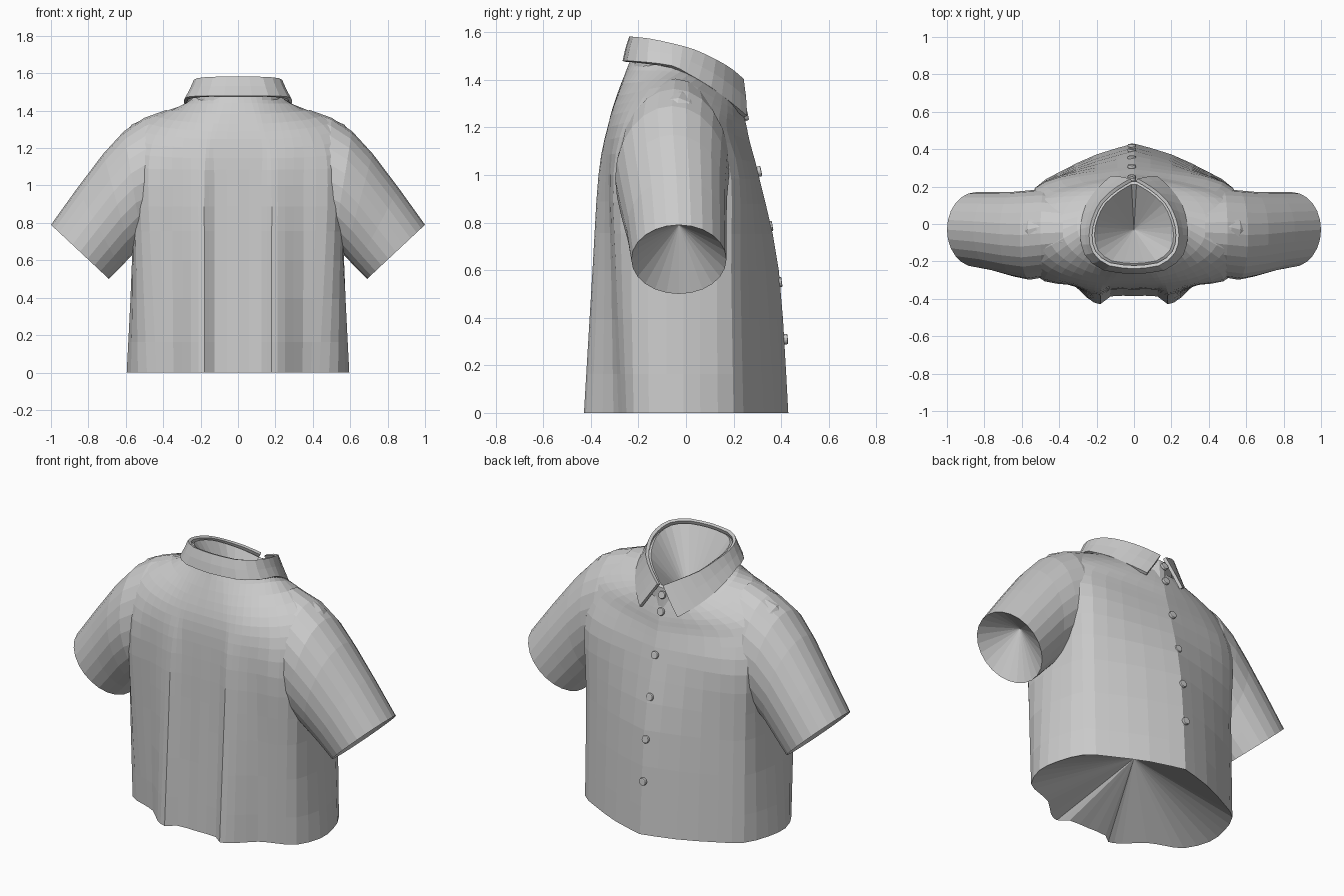
import bpy, bmesh, math
from mathutils import Vector

if "Cube" in bpy.data.objects:
    bpy.data.objects.remove(bpy.data.objects["Cube"])


def mix(a, b, t):
    return tuple(p + (q - p) * t for p, q in zip(a, b))


def mirrored(half):
    """Full ring from the +x half, running front to back and round again."""
    return half + [(-x, y, z) for x, y, z in reversed(half) if abs(x) > 1e-6]


def loft(name, rings, closed=True, tip=None, tip_ring=0):
    """Skin a list of rings; optionally sink a fan from one end to a tip."""
    bm = bmesh.new()
    rows = [[bm.verts.new(p) for p in r] for r in rings]
    n = len(rows[0])
    last = n if closed else n - 1
    for a, b in zip(rows, rows[1:]):
        for i in range(last):
            j = (i + 1) % n
            bm.faces.new((a[i], a[j], b[j], b[i]))
    if tip:
        t, r = bm.verts.new(tip), rows[tip_ring]
        for i in range(n):
            bm.faces.new((r[i], r[(i + 1) % n], t))
    bmesh.ops.recalc_face_normals(bm, faces=bm.faces)
    me = bpy.data.meshes.new(name)
    bm.to_mesh(me)
    bm.free()
    ob = bpy.data.objects.new(name, me)
    bpy.context.collection.objects.link(ob)
    return ob


def catmull(keys, steps):
    """Smoothly interpolate between key sections."""
    out = []
    for k in range(len(keys) - 1):
        four = [keys[max(0, min(len(keys) - 1, k + d))] for d in (-1, 0, 1, 2)]
        for s in range(steps):
            t = s / steps
            ring = []
            for a, b, c, d in zip(*four):
                a, b, c, d = Vector(a), Vector(b), Vector(c), Vector(d)
                v = b + (c - a) * (t / 2) + (2*a - 5*b + 4*c - d) * (t*t / 2) \
                    + (3*b - a - 3*c + d) * (t**3 / 2)
                ring.append(tuple(v))
            out.append(ring)
    return out + [keys[-1]]


def rounded(points):
    """Add in-between points along a section or edge line."""
    return [r[0] for r in catmull([[p] for p in points], 2)]


# Torso: half sections from front centre to back centre
hem = [(0, .43), (.2, .372), (.4, .277), (.52, .2), (.58, .06), (.595, -.08), (.535, -.22),
       (.435, -.268), (.345, -.305), (.25, -.395), (.18, -.429), (.125, -.387), (0, -.385)]
waist = [(0, .39), (.2, .335), (.4, .26), (.52, .19), (.555, .06), (.567, -.08), (.545, -.23),
         (.465, -.295), (.35, -.315), (.25, -.37), (.18, -.393), (.125, -.36), (0, -.36)]
chest = [(0, .31), (.2, .285), (.4, .25), (.53, .19), (.56, .08), (.57, -.05), (.555, -.22),
         (.48, -.305), (.35, -.325), (.25, -.352), (.18, -.368), (.125, -.345), (0, -.345)]
yoke = [(0, .268), (.18, .24), (.36, .2), (.5, .14), (.58, .05), (.6, -.04), (.56, -.18),
        (.46, -.26), (.35, -.3), (.25, -.322), (.17, -.33), (.13, -.328), (0, -.328)]
neck = [(.25 * math.sin(math.pi * i / 12), -.005 + .228 * math.cos(math.pi * i / 12))
        for i in range(13)]
neck[0], neck[-1] = (0, .223), (0, -.235)
shoulder = [mix(a, b, .38) for a, b in zip(yoke, neck)]


def lift(section, back, side, front):
    """Tilt a section so front, side and back sit at their own heights."""
    mid, f, b = -.04, section[0][1], section[-1][1]
    out = []
    for x, y in section:
        t = min(1, (y - mid) / (f - mid) if y > mid else (mid - y) / (mid - b))
        out.append((x, y, side + ((front if y > mid else back) - side) * t))
    return rounded(out)


keys = [lift(hem, 0, 0, 0), lift(waist, .6, .6, .6), lift(chest, 1, 1, .98),
        lift(yoke, 1.2, 1.28, 1.14), lift(shoulder, 1.33, 1.385, 1.22),
        lift(neck, 1.48, 1.465, 1.31)]
loft("shirt_body", [mirrored(r) for r in catmull(keys, 3)], tip=(0, 0, .26))

# Sleeves: upper and lower edge points, back and front depth
cuts = [((.38, 1.405), (.4, .72), -.25, .16), ((.5, 1.362), (.46, .7), -.285, .185),
        ((.61, 1.29), (.51, .68), -.298, .18), ((.72, 1.17), (.57, .625), -.28, .172),
        ((.86, .985), (.63, .56), -.25, .17), ((1, .79), (.69, .5), -.23, .17)]
for side, name in ((1, "right_sleeve"), (-1, "left_sleeve")):
    rings = []
    for up, low, yb, yf in cuts:
        ring = []
        for i in range(24):
            a = 2 * math.pi * i / 24
            x, z = mix(low, up, .5 + .5 * math.cos(a))
            ring.append((side * x, (yb + yf) / 2 + (yf - yb) / 2 * math.sin(a), z))
        rings.append(ring)
    loft(name, rings, tip=(side * .77, -.03, .79), tip_ring=-1)

# Collar: folded strip from top edge to spread bottom edge, open at the front
top = rounded([(.015, .235, 1.4), (.09, .19, 1.44), (.17, .12, 1.483), (.215, .03, 1.525),
               (.232, -.06, 1.55), (.212, -.15, 1.57), (.13, -.215, 1.578), (0, -.23, 1.58)])
low = rounded([(.12, .25, 1.245), (.19, .185, 1.3), (.25, .1, 1.365), (.277, 0, 1.425),
               (.28, -.06, 1.455), (.258, -.16, 1.47), (.16, -.24, 1.477), (0, -.258, 1.477)])
middle = [mix(a, b, .5) for a, b in zip(top, low)]
middle = [(x * .99, y * 1.01, z) for x, y, z in middle]
collar = loft("collar", [mirrored(r) for r in (top, middle, low)], closed=False)
sol = collar.modifiers.new("thickness", "SOLIDIFY")
sol.thickness, sol.offset = .018, 0

# Collar stand with sunken lining
stand_low = [(x, y, z - .13) for x, y, z in top]
stand_mid = [(x * .97, y * .97, z - .02) for x, y, z in top]
stand_top = [(x * .91, -.02 + (y + .02) * .91, z - .012) for x, y, z in top]
loft("collar_stand", [mirrored(r) for r in (stand_low, stand_mid, stand_top)],
     tip=(0, -.03, 1.22), tip_ring=-1)

# Buttons down the front
for i, (y, z, tilt) in enumerate([(.24, 1.345, 15), (.252, 1.25, 12), (.308, 1.015, 12),
                                  (.355, .785, 10), (.394, .55, 8), (.419, .31, 4)]):
    bpy.ops.mesh.primitive_cylinder_add(vertices=14, radius=.022, depth=.018,
                                        location=(-.012, y, z),
                                        rotation=(math.radians(tilt - 90), 0, 0))
    b = bpy.context.object
    b.name = f"button_{i + 1}"
    bev = b.modifiers.new("round", "BEVEL")
    bev.width, bev.segments = .005, 2
